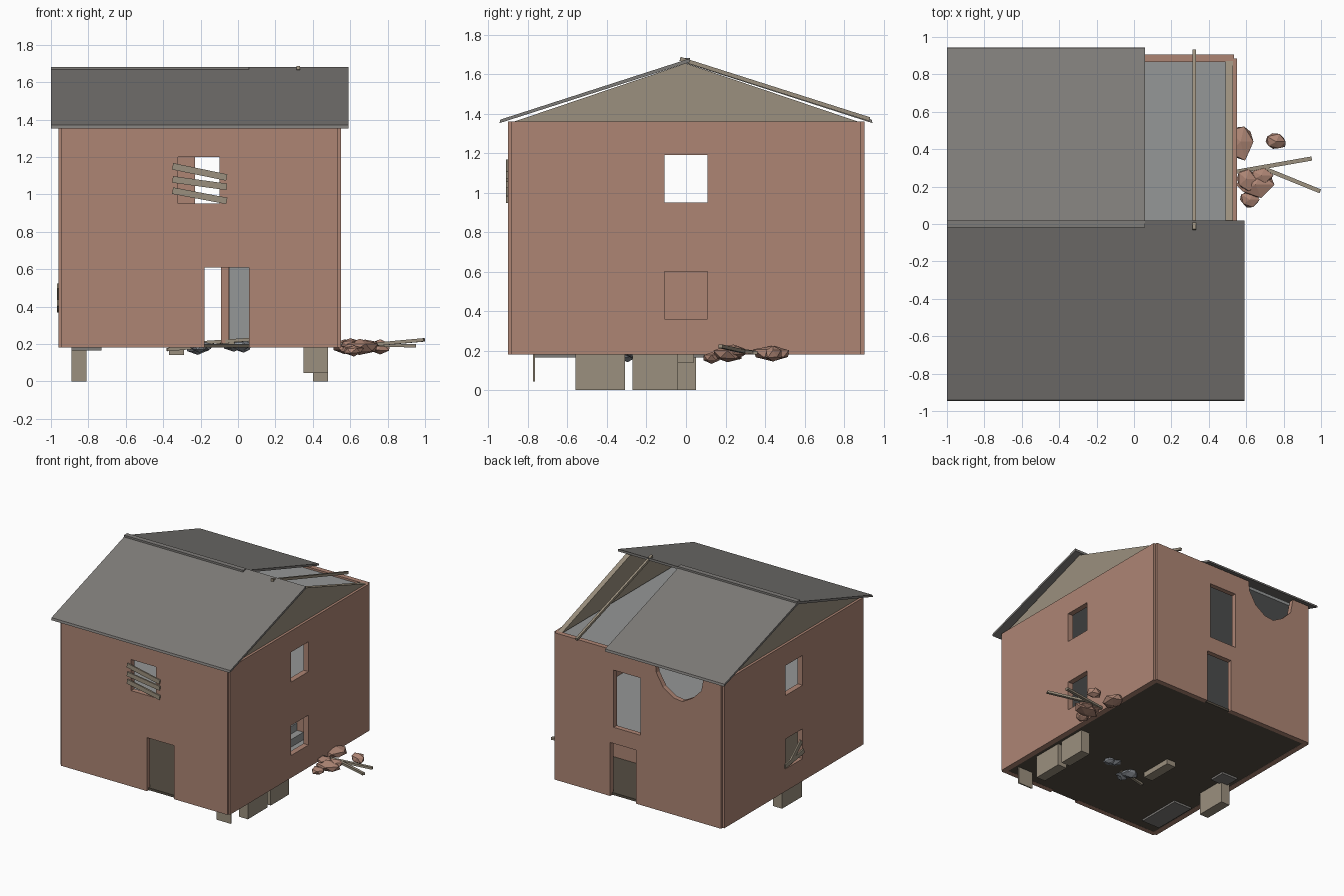
import bpy, bmesh, random
from mathutils import Vector

if "Cube" in bpy.data.objects:
    bpy.data.objects.remove(bpy.data.objects["Cube"])

random.seed(4)

def material(name, rgb):
    m = bpy.data.materials.new(name)
    m.diffuse_color = (*rgb, 1)
    m.use_nodes = True
    m.node_tree.nodes["Principled BSDF"].inputs["Base Color"].default_value = m.diffuse_color
    return m

BRICK = material("brick", (.42, .235, .175))
SLATE = material("slate", (.21, .20, .19))
WOOD = material("wood", (.33, .28, .21))
EARTH = material("dark_floor", (.09, .075, .055))
PLASTER = material("plaster", (.30, .31, .31))
STONE = material("stone", (.27, .29, .32))

def finish(name, bm, mat):
    bmesh.ops.recalc_face_normals(bm, faces=bm.faces)
    me = bpy.data.meshes.new(name)
    bm.to_mesh(me)
    bm.free()
    me.materials.append(mat)
    ob = bpy.data.objects.new(name, me)
    bpy.context.collection.objects.link(ob)
    return ob

def box(name, x, y, z, mat):
    """Box from (min, max) pairs."""
    bm = bmesh.new()
    bmesh.ops.create_cube(bm, size=1)
    for v in bm.verts:
        v.co = [r[0] if c < 0 else r[1] for c, r in zip(v.co, (x, y, z))]
    return finish(name, bm, mat)

def prism(name, pts, a, b, axis, mat):
    """Profile extruded along x (points are y,z) or along y (points are x,z)."""
    bm = bmesh.new()
    place = (lambda p, t: (t, p[0], p[1])) if axis == 'x' else (lambda p, t: (p[0], t, p[1]))
    face = bm.faces.new([bm.verts.new(place(p, a)) for p in pts])
    ext = bmesh.ops.extrude_face_region(bm, geom=[face])
    shift = Vector(place((0, 0), b - a))
    for v in ext["geom"]:
        if isinstance(v, bmesh.types.BMVert):
            v.co += shift
    return finish(name, bm, mat)

def plank(name, p, q, width, thick, mat=WOOD, side=(0, 0, 1)):
    """Board from p to q, its width lying near the side direction."""
    p, q = Vector(p), Vector(q)
    d = (q - p).normalized()
    n = d.cross(Vector(side)).normalized()
    w = n.cross(d)
    bm = bmesh.new()
    bmesh.ops.create_cube(bm, size=1)
    for v in bm.verts:
        c = v.co.copy()
        v.co = (p + q) / 2 + d * c.x * (q - p).length + w * c.y * width + n * c.z * thick
    return finish(name, bm, mat)

def rock(name, loc, size, mat):
    bm = bmesh.new()
    bmesh.ops.create_icosphere(bm, subdivisions=1, radius=1)
    for v in bm.verts:
        v.co = Vector(loc) + v.co * random.uniform(.8, 1.1) * Vector(size)
    return finish(name, bm, mat)

def cut(ob, cutters):
    """Cut openings, then discard the cutters."""
    for c in cutters:
        c.hide_render = True
        mod = ob.modifiers.new("opening", 'BOOLEAN')
        mod.object, mod.solver = c, 'EXACT'
    dg = bpy.context.evaluated_depsgraph_get()
    dg.update()
    me = bpy.data.meshes.new_from_object(ob.evaluated_get(dg))
    ob.modifiers.clear()
    ob.data = me
    for c in cutters:
        bpy.data.objects.remove(c)

def opening(x, y, z):
    return box("cutter", x, y, z, BRICK)

Z0, Z1 = .18, 1.36

# Outer walls with notched corners
front = box("front_wall", (-.945, .535), (-.9, -.86), (Z0, Z1), BRICK)
cut(front, [opening((-.18, .06), (-1, -.8), (.1, .61)),
            opening((-.32, -.10), (-1, -.8), (.95, 1.2))])
back = box("back_wall", (-.945, .535), (.865, .905), (Z0, Z1), BRICK)
hole = [(-.35, 1.45), (-.37, 1.28), (-.43, 1.18), (-.52, 1.12), (-.60, 1.11),
        (-.69, 1.16), (-.77, 1.24), (-.81, 1.45)]
cut(back, [opening((-.19, .04), (.8, 1), (.1, .61)),
           opening((-.23, .01), (.8, 1), (.74, 1.2)),
           prism("cutter", hole, .8, 1, 'y', BRICK)])
for name, x in (("left_wall", (-.96, -.915)), ("right_wall", (.505, .55))):
    wall = box(name, x, (-.885, .885), (Z0, Z1), BRICK)
    span = (x[0] - .1, x[1] + .1)
    cut(wall, [opening(span, (-.11, .11), z) for z in ((.36, .60), (.95, 1.19))])

# Floors and ceilings
box("ground_floor", (-.94, .53), (-.88, .88), (.181, .2), EARTH)
box("upper_floor", (-.92, .51), (-.865, .87), (.70, .73), PLASTER)
box("attic_floor", (-.92, .51), (-.865, .87), (1.32, 1.345), PLASTER)

# Inside walls and stairs
box("partition_wall", (-.09, -.05), (-.3, .36), (.2, .70), BRICK)
box("cross_wall", (-.05, .505), (.34, .37), (.2, .70), BRICK)
for i in range(8):
    x = .40 - i * .056
    box(f"stair_{i}", (x - .056, x), (.13, .34), (.2, .2 + .06 * (i + 1)), PLASTER)

# Gables
tri = [(-.885, Z1 - .005), (.885, Z1 - .005), (0, 1.655)]
prism("left_gable", tri, -.94, -.90, 'x', WOOD)
prism("right_gable", tri, .49, .53, 'x', WOOD)

# Roof slopes, ridge cap and the exposed rafter
prism("front_roof", [(-.945, 1.352), (-.94, 1.37), (.02, 1.68), (.02, 1.661)], -1, .59, 'x', SLATE)
prism("back_roof", [(.945, 1.352), (.94, 1.37), (0, 1.674), (0, 1.655)], -1, .06, 'x', SLATE)
box("ridge_cap", (-1, .06), (-.02, .02), (1.662, 1.682), SLATE)
plank("rafter", (.323, -.03, 1.678), (.323, .93, 1.372), .02, .018)

# Boards nailed over the windows
for i, (a, b) in enumerate(((1.15, 1.09), (1.08, 1.04), (1.02, .965))):
    plank(f"front_board_{i}", (-.35, -.905, a), (-.06, -.905, b), .035, .012)
plank("left_board_low", (-.962, -.12, .42), (-.962, .12, .385), .035, .012)
plank("left_board_slanted", (-.962, -.09, .51), (-.962, .05, .39), .035, .012)

# Furniture sunk through the floor
box("cupboard_front", (.40, .48), (-.56, -.31), (0, .19), WOOD)
box("cupboard_back", (.40, .48), (-.27, -.04), (0, .19), WOOD)
box("side_panel", (.35, .48), (-.775, -.765), (.045, .19), WOOD)
box("left_cabinet", (-.89, -.81), (-.2, .05), (0, .19), WOOD)
box("bench", (-.37, -.29), (-.23, .04), (.14, .20), WOOD)
box("bed_base", (-.89, -.73), (-.77, -.4), (.165, .22), SLATE)
box("small_mat", (-.87, -.73), (.03, .16), (.165, .2), SLATE)

# Brick rubble and beams beside the right wall
for i, (loc, size) in enumerate((
        ((.57, .44, .185), (.08, .11, .045)), ((.65, .21, .18), (.11, .08, .045)),
        ((.62, .13, .165), (.06, .05, .03)), ((.68, .26, .195), (.07, .05, .035)),
        ((.60, .24, .20), (.06, .07, .035)), ((.76, .44, .185), (.065, .05, .045)))):
    rock(f"brick_rubble_{i}", loc, size, BRICK)
plank("fallen_beam_a", (.55, .28, .2), (.95, .35, .19), .018, .022)
plank("fallen_beam_b", (.70, .295, .195), (.995, .175, .222), .018, .022)

# Stone rubble inside
for i in range(9):
    loc = (random.uniform(-.27, .04), random.uniform(-.4, -.17), random.uniform(.18, .195))
    s = random.uniform(.04, .07)
    rock(f"stone_rubble_{i}", loc, (s, s, s * .6), STONE)
plank("inside_beam_a", (-.38, -.36, .17), (-.02, -.3, .2), .018, .02)
plank("inside_beam_b", (-.28, -.2, .2), (.08, -.35, .225), .018, .02)
